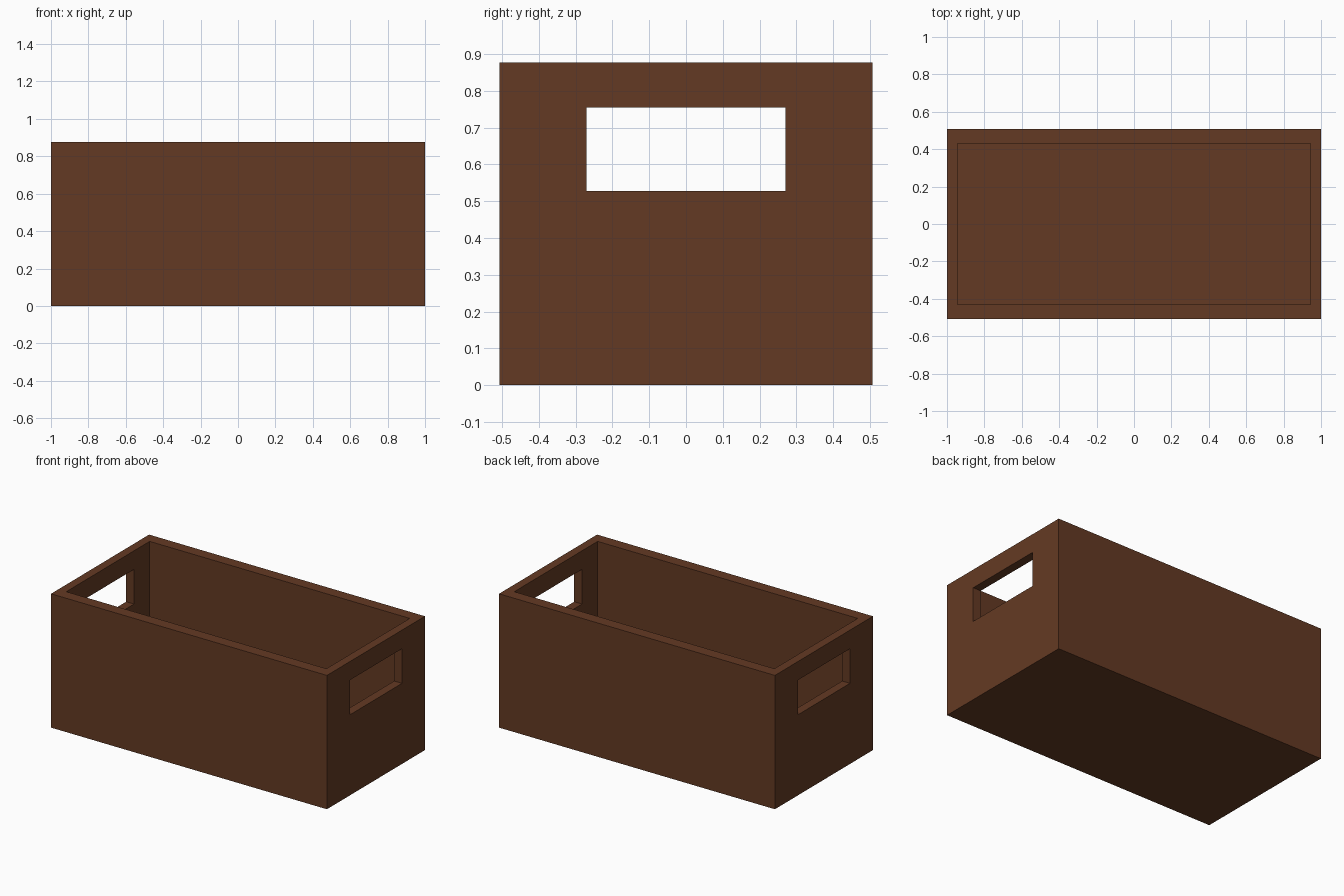
import bpy, bmesh
from mathutils import Matrix, Vector

if "Cube" in bpy.data.objects:
    bpy.data.objects.remove(bpy.data.objects["Cube"])

LENGTH, DEPTH, HEIGHT = 2.0, 1.015, 0.877
END_WALL, SIDE_WALL, FLOOR = 0.057, 0.076, 0.06
HOLE_Y, HOLE_Z0, HOLE_Z1 = 0.27, 0.528, 0.755

wood = bpy.data.materials.new("dark_brown_wood")
wood.diffuse_color = (0.127, 0.042, 0.0168, 1.0)
wood.use_nodes = True
wood.node_tree.nodes["Principled BSDF"].inputs["Base Color"].default_value = wood.diffuse_color


def box(name, size, z0, hollow=False):
    """Box standing at height z0; hollow sinks the top into a cavity."""
    bm = bmesh.new()
    bmesh.ops.create_cube(bm, size=1.0, matrix=Matrix.LocRotScale(
        Vector((0, 0, z0 + size[2] / 2)), None, Vector(size)))
    if hollow:
        top = max(bm.faces, key=lambda f: f.calc_center_median().z)
        # rim: inset, then fit to the two wall thicknesses
        bmesh.ops.inset_region(bm, faces=[top], thickness=0.05)
        for v in top.verts:
            v.co.x = (size[0] / 2 - END_WALL) * (1 if v.co.x > 0 else -1)
            v.co.y = (size[1] / 2 - SIDE_WALL) * (1 if v.co.y > 0 else -1)
        # cavity: push a second ring down to the floor
        bmesh.ops.inset_region(bm, faces=[top], thickness=0.0)
        rim = [(v, v.co.copy()) for v in top.verts]
        for v, co in rim:
            v.co = (co.x, co.y, FLOOR)
    bmesh.ops.recalc_face_normals(bm, faces=bm.faces)
    mesh = bpy.data.meshes.new(name)
    bm.to_mesh(mesh)
    bm.free()
    mesh.materials.append(wood)
    obj = bpy.data.objects.new(name, mesh)
    bpy.context.collection.objects.link(obj)
    return obj


# Open crate with floor and four walls
crate = box("crate", (LENGTH, DEPTH, HEIGHT), 0.0, hollow=True)

# One long cutter opens the hand holes in both end walls
cutter = box("hand_hole_cutter", (LENGTH + 0.4, 2 * HOLE_Y, HOLE_Z1 - HOLE_Z0), HOLE_Z0)
cutter.hide_render = True
cut = crate.modifiers.new("hand_holes", 'BOOLEAN')
cut.operation = 'DIFFERENCE'
cut.solver = 'EXACT'
cut.object = cutter
bpy.context.view_layer.objects.active = crate
crate.select_set(True)
bpy.ops.object.modifier_apply(modifier=cut.name)
bpy.data.objects.remove(cutter)
